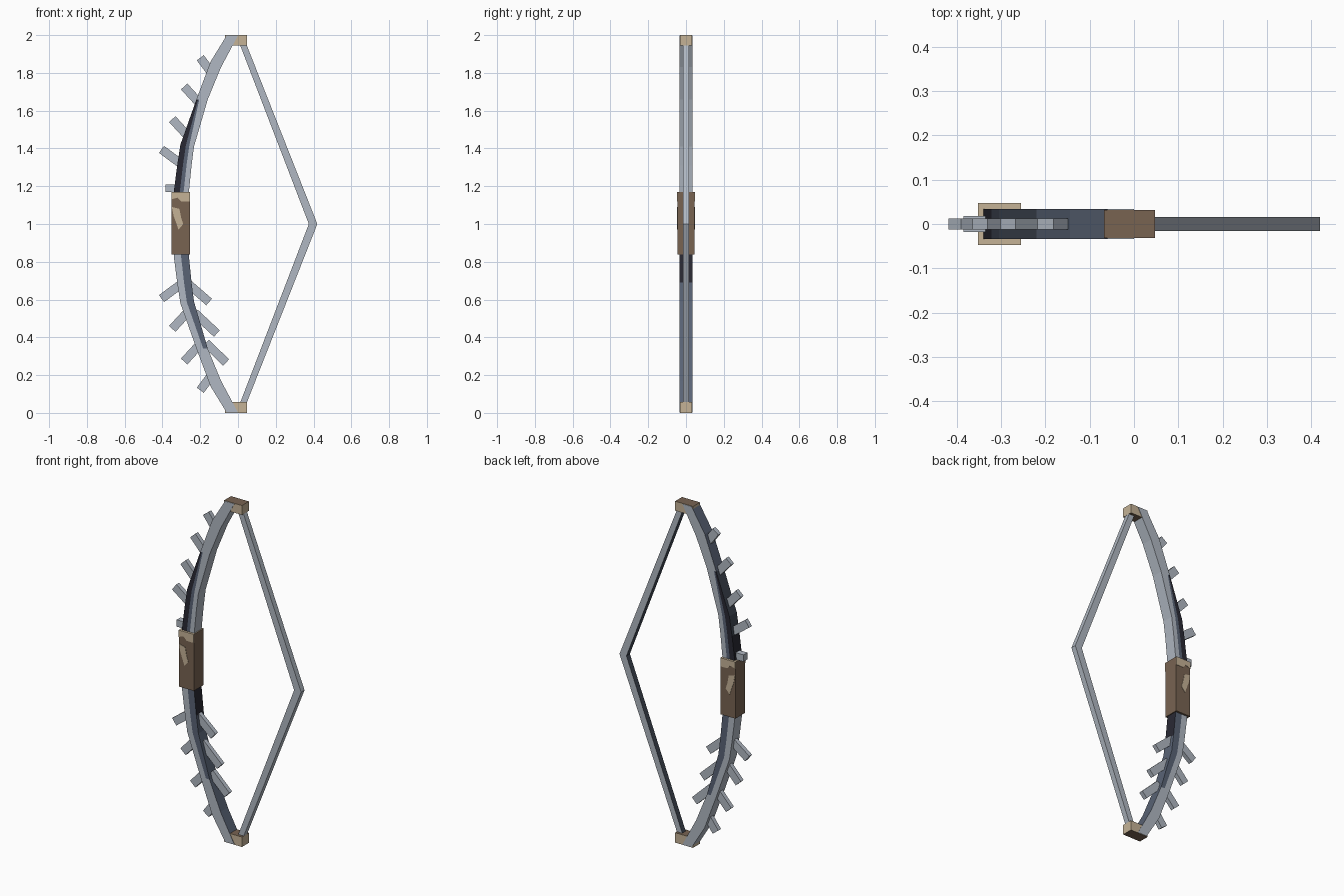
import bpy, bmesh
from mathutils import Vector

cube = bpy.data.objects.get("Cube")
if cube:
    bpy.data.objects.remove(cube)


def material(name, srgb):
    color = [((c + 0.055) / 1.055) ** 2.4 for c in srgb] + [1]
    m = bpy.data.materials.new(name)
    m.use_nodes = True
    m.diffuse_color = color
    m.node_tree.nodes["Principled BSDF"].inputs["Base Color"].default_value = color
    return m


LIGHT, SLATE, DARK, BLACK, TAN, BROWN = range(6)
MATS = [material("light_steel", (0.69, 0.72, 0.76)),
        material("slate_steel", (0.35, 0.39, 0.46)),
        material("dark_steel", (0.25, 0.28, 0.33)),
        material("black_steel", (0.16, 0.16, 0.20)),
        material("tan_wood", (0.77, 0.70, 0.59)),
        material("brown_wood", (0.47, 0.39, 0.32))]


def finish(name, bm, rule):
    """Turn a bmesh into an object, colouring each face by rule(face)."""
    bmesh.ops.remove_doubles(bm, verts=bm.verts, dist=0.0001)
    bmesh.ops.recalc_face_normals(bm, faces=bm.faces)
    for f in bm.faces:
        f.normal_update()
        f.material_index = rule(f)
    me = bpy.data.meshes.new(name)
    bm.to_mesh(me)
    bm.free()
    for m in MATS:
        me.materials.append(m)
    ob = bpy.data.objects.new(name, me)
    bpy.context.collection.objects.link(ob)
    return ob


def prism(name, pts, y0, y1, rule):
    """Extrude an (x, z) outline between two depths."""
    bm = bmesh.new()
    face = bm.faces.new([bm.verts.new((x, y0, z)) for x, z in pts])
    ext = bmesh.ops.extrude_face_region(bm, geom=[face])
    moved = [v for v in ext["geom"] if isinstance(v, bmesh.types.BMVert)]
    bmesh.ops.translate(bm, verts=moved, vec=(0, y1 - y0, 0))
    return finish(name, bm, rule)


def box(name, x0, x1, half_y, z0, z1, rule):
    return prism(name, [(x0, z0), (x1, z0), (x1, z1), (x0, z1)], -half_y, half_y, rule)


def bar(name, base, tip, width, half_y):
    a, b = Vector(base), Vector(tip)
    d = (b - a).normalized() * width / 2
    n = Vector((-d.y, d.x))
    return prism(name, [a - n, b - n, b + n, a + n], -half_y, half_y, lambda f: LIGHT)


# Limbs: stations of outer and inner edge points from grip to tip
STATIONS = [((-0.342, 1.0), (-0.262, 1.0)),
            ((-0.340, 1.17), (-0.260, 1.17)),
            ((-0.322, 1.31), (-0.246, 1.31)),
            ((-0.305, 1.42), (-0.233, 1.41)),
            ((-0.220, 1.66), (-0.160, 1.66)),
            ((-0.145, 1.86), (-0.090, 1.83)),
            ((-0.060, 1.998), (0.0, 1.998))]
HALF = 0.034


def limb(name, lower, splits, end_splits):
    """Tapered curved limb, its faces split lengthwise into painted strips."""
    bm = bmesh.new()
    rows = []
    for i, (o, n) in enumerate(STATIONS):
        o, n = Vector(o), Vector(n)
        if lower:
            o.y, n.y = 2 - o.y, 2 - n.y
        cut = splits if i < 4 else end_splits
        pts = [o.lerp(n, t) for t in (0, *cut, 1)]
        ring = [bm.verts.new((p.x, -HALF, p.y)) for p in pts]
        ring += [bm.verts.new((p.x, HALF, p.y)) for p in reversed(pts)]
        rows.append(ring)
    count = len(rows[0])
    # strip order round the ring: front 0-2, inner edge, back 2-0, outer edge
    strip = [0, 1, 2, "inner", 2, 1, 0, "outer"]
    paint = {}
    for i, (r, s) in enumerate(zip(rows, rows[1:])):
        for k in range(count):
            j = (k + 1) % count
            f = bm.faces.new((r[k], r[j], s[j], s[k]))
            part, near = strip[k], i < 4
            if lower:
                if part == "inner":
                    c = BLACK if i < 2 else SLATE
                else:
                    c = SLATE if near and part in (1, 2) else LIGHT
            elif part == "outer":
                c = BLACK if i < 2 else DARK if near else SLATE
            else:
                c = {0: BLACK, 1: SLATE}.get(part, LIGHT) if near else LIGHT
            f.material_index = c
    bm.faces.new(rows[0])
    bm.faces.new(rows[-1])
    return finish(name, bm, lambda f: f.material_index)


limb("upper_limb", False, (0.4, 0.65), (0.15, 0.25))
limb("lower_limb", True, (0.48, 0.75), (0.6, 0.8))

# Tip caps
cap_rule = lambda f: BROWN if abs(f.normal.z) > 0.5 else TAN
box("upper_tip_cap", -0.068, 0.048, 0.032, 1.945, 2.0, cap_rule)
box("lower_tip_cap", -0.068, 0.048, 0.032, 0.0, 0.058, cap_rule)

# Grip with worn tan patches front and back
box("grip", -0.352, -0.255, 0.045, 0.838, 1.17,
    lambda f: TAN if f.normal.z > 0.5 else BROWN)
WORN_BAND = [(-0.352, 1.17), (-0.255, 1.17), (-0.255, 1.12),
             (-0.30, 1.12), (-0.32, 1.14), (-0.352, 1.13)]
WORN_PATCH = [(-0.35, 1.09), (-0.31, 1.08), (-0.30, 1.03), (-0.29, 1.0),
              (-0.315, 0.97), (-0.325, 1.0), (-0.34, 1.04)]
for side, y in (("front", -0.045), ("back", 0.045)):
    for label, outline in (("band", WORN_BAND), ("patch", WORN_PATCH)):
        prism(f"grip_{side}_{label}", outline, y - 0.002, y + 0.002, lambda f: TAN)

# Small sight block beside the top of the grip
box("sight_block", -0.385, -0.335, 0.018, 1.17, 1.21, lambda f: LIGHT)

# Drawn bowstring, dark on the inside
prism("bowstring", [(0.045, 1.95), (0.42, 1.0), (0.045, 0.05),
                    (0.01, 0.05), (0.375, 1.0), (0.01, 1.95)],
      -0.016, 0.016, lambda f: DARK if f.normal.x < -0.5 else LIGHT)

# Outer spikes, mirrored on both limbs
OUTER = [((-0.14, 1.80), (-0.20, 1.88)), ((-0.20, 1.635), (-0.285, 1.728)),
         ((-0.265, 1.465), (-0.348, 1.555)), ((-0.29, 1.31), (-0.405, 1.395))]
for i, (a, b) in enumerate(OUTER, 1):
    bar(f"upper_outer_spike_{i}", a, b, 0.046, 0.0125)
    bar(f"lower_outer_spike_{i}", (a[0], 2 - a[1]), (b[0], 2 - b[1]), 0.046, 0.0125)

# Inner spikes on the lower limb
INNER = [((-0.26, 0.68), (-0.153, 0.587)), ((-0.23, 0.53), (-0.112, 0.42)),
         ((-0.17, 0.37), (-0.063, 0.267))]
for i, (a, b) in enumerate(INNER, 1):
    bar(f"lower_inner_spike_{i}", a, b, 0.046, 0.0125)
